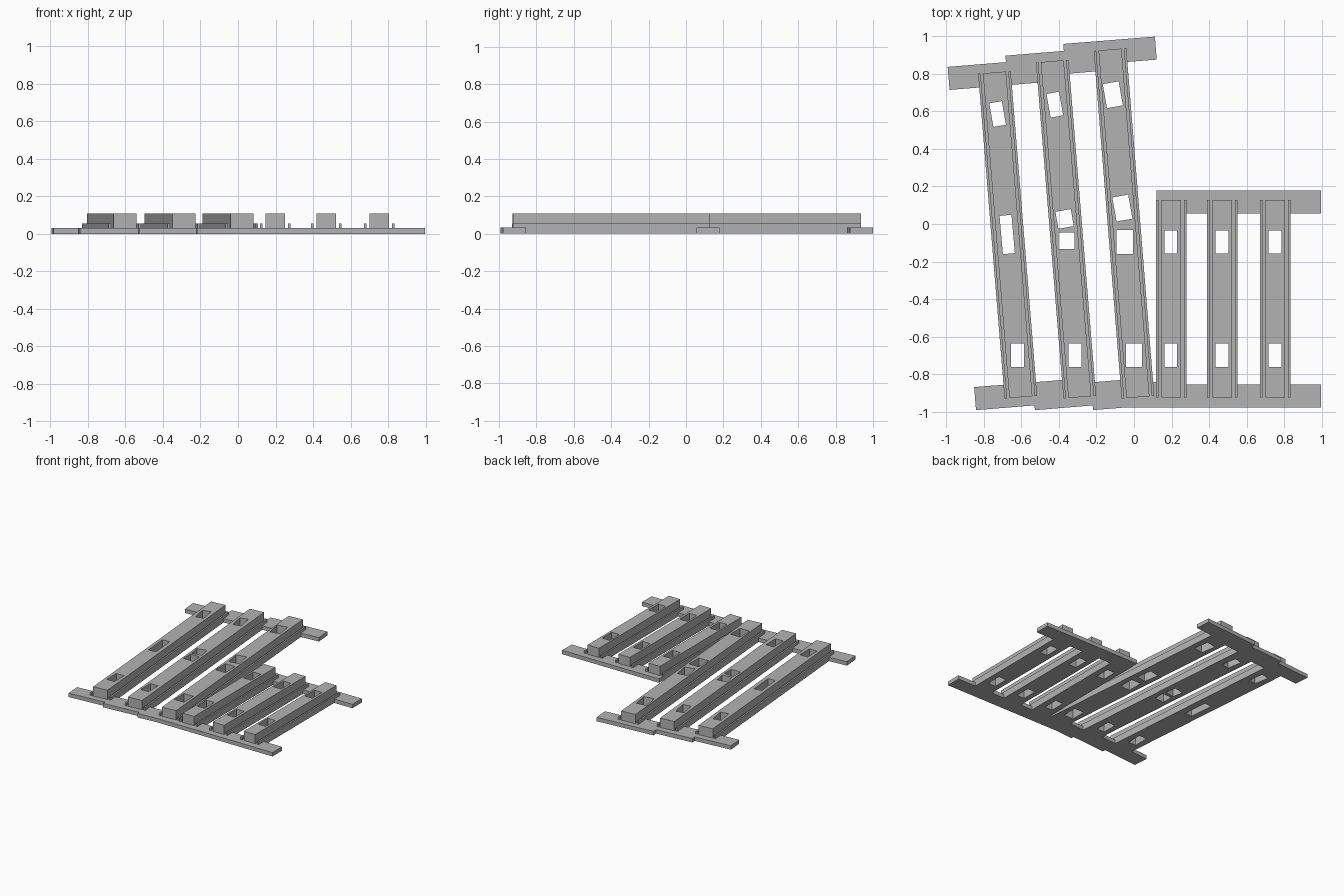
import bpy
import bmesh
from math import atan2, radians
from mathutils import Matrix, Vector

default = bpy.data.objects.get("Cube")
if default:
    bpy.data.objects.remove(default, do_unlink=True)

grey = bpy.data.materials.new("plain grey")
grey.use_nodes = True
grey.diffuse_color = (0.45, 0.45, 0.45, 1)
grey.node_tree.nodes["Principled BSDF"].inputs["Base Color"].default_value = grey.diffuse_color

TOP, LIP, BASE = 0.108, 0.055, 0.032
LIP_WIDTH = 0.013
TIE_LENGTH, TIE_WIDTH = 0.49, 0.123
TIE_INSET = 0.012


def add_object(name, bm):
    bmesh.ops.recalc_face_normals(bm, faces=bm.faces)
    mesh = bpy.data.meshes.new(name)
    bm.to_mesh(mesh)
    bm.free()
    mesh.materials.append(grey)
    obj = bpy.data.objects.new(name, mesh)
    bpy.context.collection.objects.link(obj)
    return obj


def add_box(bm, centre, size, angle=0):
    matrix = (Matrix.Translation(centre) @ Matrix.Rotation(angle, 4, "Z")
              @ Matrix.Diagonal((*size, 1)))
    bmesh.ops.create_cube(bm, size=1, matrix=matrix)


def tie(name, x, y, angle=0, length=TIE_LENGTH):
    bm = bmesh.new()
    add_box(bm, (x, y, BASE / 2), (length, TIE_WIDTH, BASE), angle)
    return add_object(name, bm)


def beam(name, front, back, width, web, holes):
    """Extrude the lipped section from front to back, then cut the holes."""
    front, back = Vector((*front, 0)), Vector((*back, 0))
    run = back - front
    angle = atan2(-run.x, run.y)
    half, inner, lip = width / 2, web / 2, width / 2 - LIP_WIDTH
    right = [(half, 0), (half, LIP), (lip, LIP), (lip, BASE), (inner, BASE), (inner, TOP)]
    section = right + [(-x, z) for x, z in reversed(right)]
    bm = bmesh.new()
    place = Matrix.Translation(front) @ Matrix.Rotation(angle, 4, "Z")
    face = bm.faces.new([bm.verts.new(place @ Vector((x, 0, z))) for x, z in section])
    grown = bmesh.ops.extrude_face_region(bm, geom=[face])["geom"]
    bmesh.ops.translate(bm, vec=run, verts=[v for v in grown if isinstance(v, bmesh.types.BMVert)])
    obj = add_object(name, bm)

    # Holes: centre x, centre y, width, length, turn in degrees
    bm = bmesh.new()
    for x, y, w, h, turn in holes:
        add_box(bm, (x, y, TOP / 2), (w, h, TOP * 2), radians(turn))
    cutter = add_object(name + "_cutter", bm)
    cutter.hide_render = True
    mod = obj.modifiers.new("holes", "BOOLEAN")
    mod.operation, mod.solver, mod.object = "DIFFERENCE", "EXACT", cutter
    bpy.context.view_layer.update()
    cut = bpy.data.meshes.new_from_object(obj.evaluated_get(bpy.context.evaluated_depsgraph_get()))
    obj.modifiers.clear()
    obj.data = cut
    bpy.data.objects.remove(cutter, do_unlink=True)
    return angle


# Straight track: three parallel beams
FRONT, BACK = -0.926, 0.128
for i, x in enumerate((0.198, 0.471, 0.753), 1):
    holes = [(x - 0.002, y, 0.069, 0.125, 0) for y in (-0.70, -0.096)]
    beam(f"straight_beam_{i}", (x, FRONT), (x, BACK), 0.162, 0.103, holes)
    tie(f"straight_front_tie_{i}", x, FRONT + TIE_INSET - 0.003)
    # The first back tie is trimmed flush with its beam
    trim = 0.167 if i == 1 else 0
    tie(f"straight_back_tie_{i}", x + trim / 2, BACK - TIE_INSET + 0.002, 0, TIE_LENGTH - trim)

# Angled track: three slanted beams of growing length
angled = [
    ((-0.603, -0.923), (-0.744, 0.808),
     [(-0.622, -0.70, 0.069, 0.125, 0), (-0.676, -0.056, 0.064, 0.205, 5),
      (-0.727, 0.586, 0.068, 0.128, 10)]),
    ((-0.289, -0.923), (-0.436, 0.868),
     [(-0.314, -0.70, 0.069, 0.125, 0), (-0.359, -0.089, 0.086, 0.09, 0),
      (-0.370, 0.027, 0.083, 0.092, 10), (-0.422, 0.636, 0.068, 0.128, 10)]),
    ((0.021, -0.923), (-0.128, 0.930),
     [(0.0, -0.70, 0.086, 0.125, 0), (-0.048, -0.096, 0.088, 0.128, 0),
      (-0.062, 0.085, 0.086, 0.13, 10), (-0.113, 0.689, 0.086, 0.13, 10)]),
]
for i, (front, back, holes) in enumerate(angled, 1):
    angle = beam(f"angled_beam_{i}", front, back, 0.174, 0.123, holes)
    tie(f"angled_front_tie_{i}", front[0], front[1] + TIE_INSET, angle)
    tie(f"angled_back_tie_{i}", back[0], back[1] - TIE_INSET, angle)
